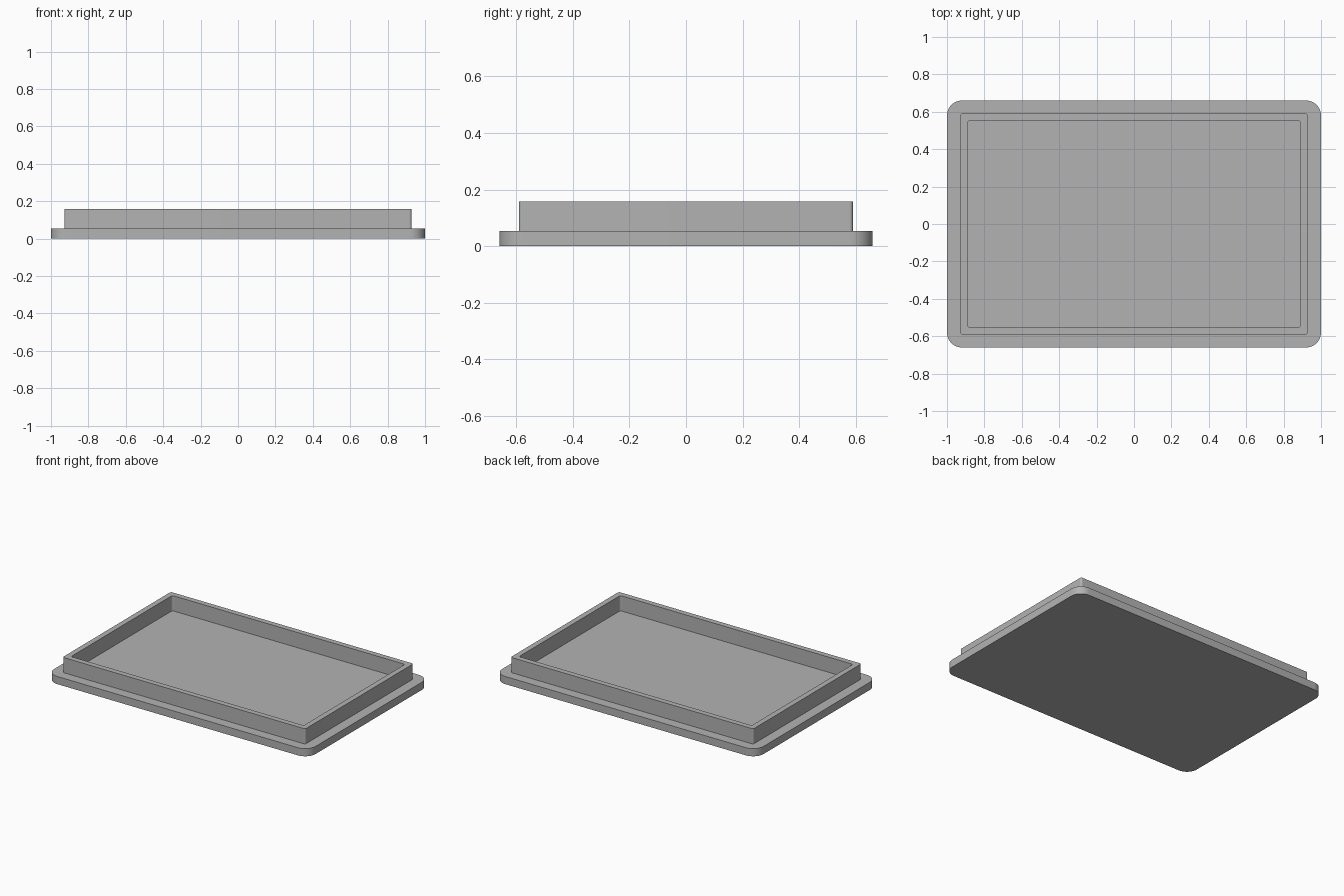
import bpy
import bmesh
from math import sin, cos, pi

cube = bpy.data.objects.get("Cube")
if cube:
    bpy.data.objects.remove(cube, do_unlink=True)

BASE_TOP, RIM_TOP = 0.053, 0.158

grey = bpy.data.materials.new("plain_grey")
grey.use_nodes = True
colour = (0.45, 0.45, 0.45, 1)
grey.diffuse_color = colour
grey.node_tree.nodes["Principled BSDF"].inputs["Base Color"].default_value = colour


def rounded_rect(hx, hy, r, steps=12):
    """Counter-clockwise outline of a rounded rectangle."""
    points = []
    for i, (sx, sy) in enumerate([(1, 1), (-1, 1), (-1, -1), (1, -1)]):
        for k in range(steps + 1):
            a = (i + k / steps) * pi / 2
            points.append((sx * (hx - r) + r * cos(a), sy * (hy - r) + r * sin(a)))
    return points


def ring(bm, outline, z):
    return [bm.verts.new((x, y, z)) for x, y in outline]


def bridge(bm, a, b):
    n = len(a)
    for i in range(n):
        j = (i + 1) % n
        bm.faces.new((a[i], a[j], b[j], b[i]))


# Stepped lid: flange, raised rim and recessed floor as one closed skin
flange = rounded_rect(1.0, 0.66, 0.08)
rim_outer = rounded_rect(0.928, 0.591, 0.013)
rim_inner = rounded_rect(0.89, 0.553, 0.013)
bm = bmesh.new()
rings = [ring(bm, outline, z) for outline, z in [
    (flange, 0), (flange, BASE_TOP), (rim_outer, BASE_TOP),
    (rim_outer, RIM_TOP), (rim_inner, RIM_TOP), (rim_inner, BASE_TOP)]]
for lower, upper in zip(rings, rings[1:]):
    bridge(bm, lower, upper)
bm.faces.new(rings[0][::-1])
bm.faces.new(rings[-1])

mesh = bpy.data.meshes.new("rimmed_lid")
bm.to_mesh(mesh)
bm.free()
mesh.materials.append(grey)
lid = bpy.data.objects.new("rimmed_lid", mesh)
bpy.context.collection.objects.link(lid)

# Smooth the rounded corners, keep the edges crisp
bpy.ops.object.select_all(action="DESELECT")
lid.select_set(True)
bpy.context.view_layer.objects.active = lid
bpy.ops.object.shade_smooth_by_angle(angle=pi / 6)
